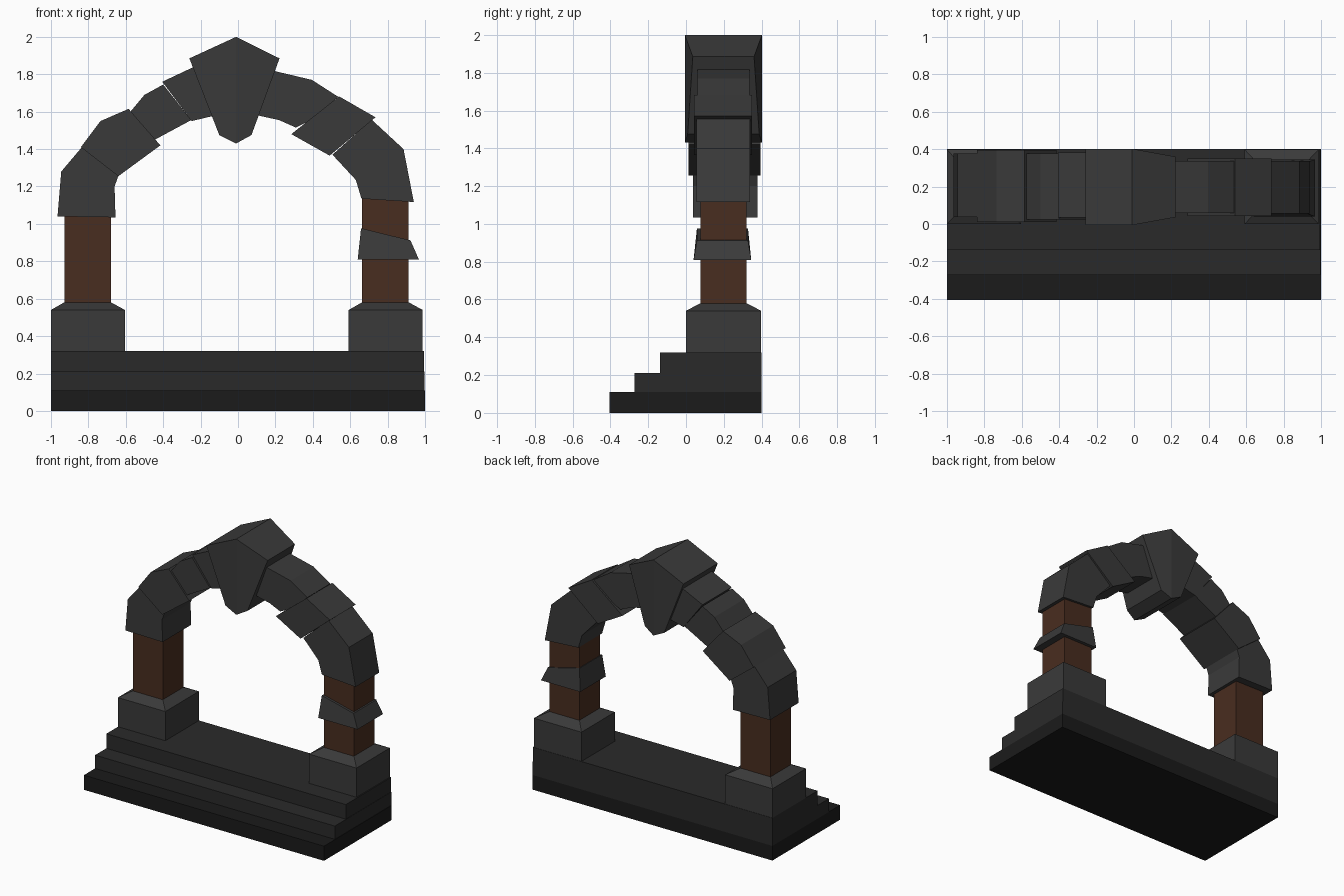
import bpy, bmesh

if "Cube" in bpy.data.objects:
    bpy.data.objects.remove(bpy.data.objects["Cube"])


def material(name, r, g, b):
    m = bpy.data.materials.new(name)
    m.diffuse_color = (r, g, b, 1)
    m.use_nodes = True
    m.node_tree.nodes["Principled BSDF"].inputs["Base Color"].default_value = m.diffuse_color
    return m


STONE = material("stone", 0.042, 0.042, 0.042)
STEP = material("step_stone", 0.023, 0.023, 0.023)
BASE = material("dark_stone", 0.011, 0.011, 0.011)
BROWN = material("brown_brick", 0.066, 0.026, 0.014)


def finish(name, bm, mat):
    bmesh.ops.recalc_face_normals(bm, faces=bm.faces)
    me = bpy.data.meshes.new(name)
    bm.to_mesh(me)
    bm.free()
    me.materials.append(mat)
    ob = bpy.data.objects.new(name, me)
    bpy.context.collection.objects.link(ob)
    return ob


def stack(name, rings, mat):
    """Rectangular rings (x0, x1, y0, y1, z left, z right) joined upwards."""
    bm = bmesh.new()
    loops = [[bm.verts.new(p) for p in ((x0, y0, zl), (x1, y0, zr), (x1, y1, zr), (x0, y1, zl))]
             for x0, x1, y0, y1, zl, zr in rings]
    for a, b in zip(loops, loops[1:]):
        for i in range(4):
            j = (i + 1) % 4
            bm.faces.new((a[i], a[j], b[j], b[i]))
    bm.faces.new(loops[0])
    bm.faces.new(loops[-1])
    return finish(name, bm, mat)


def box(name, x0, x1, y0, y1, z0, z1, mat):
    return stack(name, [(x0, x1, y0, y1, z0, z0), (x0, x1, y0, y1, z1, z1)], mat)


def block(name, pts, y0, y1, ridge=None, taper=lambda x: 0):
    """Front outline (x, z) extruded from y0 to y1, optionally creased and tapered."""
    bm = bmesh.new()
    front = [bm.verts.new((x, y0 + taper(x), z)) for x, z in pts]
    back = [bm.verts.new((x, y1 - taper(x), z)) for x, z in pts]
    n = len(pts)
    for i in range(n):
        j = (i + 1) % n
        bm.faces.new((front[i], front[j], back[j], back[i]))
    for ring in (front, back):
        if ridge:
            a, b = ridge
            bm.faces.new(ring[a:b + 1])
            bm.faces.new(ring[b:] + ring[:a + 1])
        else:
            bm.faces.new(ring)
    return finish(name, bm, STONE)


# Steps
box("bottom_step", -1, 1, -0.405, 0.4, 0, 0.11, BASE)
box("middle_step", -1, 0.997, -0.272, 0.4, 0.11, 0.21, STEP)
box("top_step", -1, 0.995, -0.138, 0.4, 0.21, 0.32, STEP)

# Plinths and columns
for side, x, top in (("left", -1.0, 1.06), ("right", 0.592, 1.15)):
    stack(side + "_plinth", [
        (x, x + 0.395, 0, 0.398, 0.32, 0.32),
        (x, x + 0.395, 0, 0.398, 0.54, 0.54),
        (x + 0.07, x + 0.322, 0.075, 0.322, 0.58, 0.58)], STONE)
    box(side + "_column", x + 0.072, x + 0.32, 0.076, 0.32, 0.57, top, BROWN)

# Slanted band round the right column
stack("column_band", [
    (0.64, 0.967, 0.04, 0.345, 0.81, 0.81),
    (0.658, 0.922, 0.058, 0.328, 0.977, 0.912)], STONE)

# Arch stones, left foot to keystone
block("left_springer", [(-0.965, 1.04), (-0.655, 1.035), (-0.66, 1.2), (-0.64, 1.255),
                        (-0.835, 1.41), (-0.945, 1.28)], 0.038, 0.378)
block("left_lower_stone", [(-0.64, 1.255), (-0.415, 1.42), (-0.585, 1.615),
                           (-0.735, 1.55), (-0.84, 1.41)], 0.012, 0.395)
block("left_middle_stone", [(-0.445, 1.45), (-0.25, 1.555), (-0.4, 1.745),
                            (-0.5, 1.69), (-0.575, 1.6)], 0.025, 0.376)
block("left_upper_stone", [(-0.247, 1.55), (-0.1, 1.585), (-0.15, 1.88),
                           (-0.405, 1.76)], 0.036, 0.382)

# Keystone, narrowing towards its right edge
block("keystone", [(-0.01, 2.0), (0.222, 1.885), (0.072, 1.475), (-0.01, 1.43),
                   (-0.1, 1.475), (-0.26, 1.885)], -0.006, 0.402, ridge=(0, 3),
      taper=lambda x: max(0, 0.042 * (x + 0.01) / 0.232))

# Arch stones, keystone to right foot
block("right_upper_stone", [(0.06, 1.59), (0.22, 1.555), (0.31, 1.515), (0.40, 1.56),
                            (0.535, 1.68), (0.395, 1.77), (0.12, 1.835)], 0.06, 0.336)
block("right_middle_stone", [(0.285, 1.48), (0.49, 1.365), (0.735, 1.57),
                             (0.54, 1.682)], 0.043, 0.35)
block("right_springer", [(0.505, 1.37), (0.63, 1.235), (0.66, 1.135), (0.94, 1.117),
                         (0.885, 1.4), (0.715, 1.557)], 0.056, 0.338)
